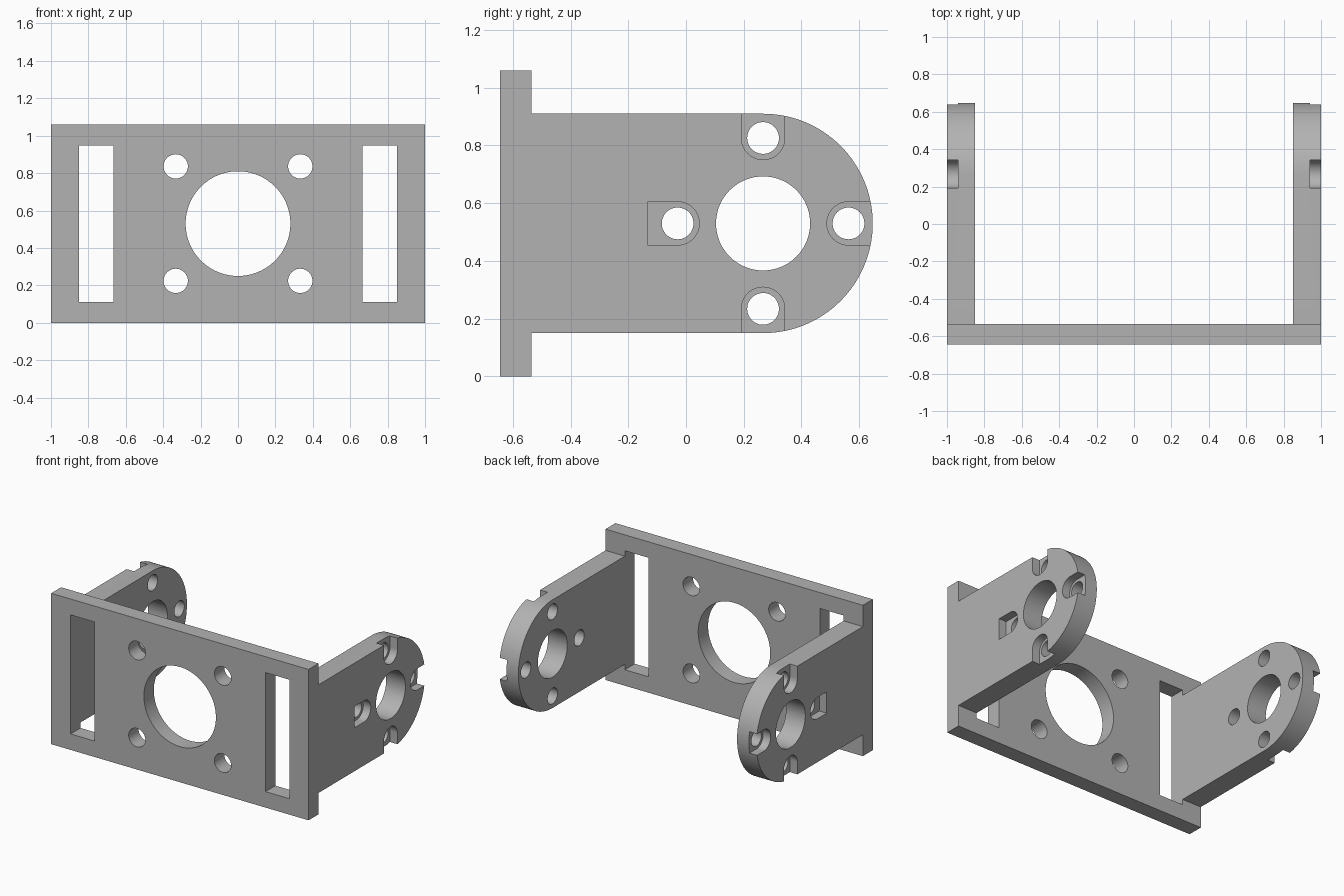
import bpy, bmesh
from math import cos, sin, pi

cube = bpy.data.objects.get("Cube")
if cube:
    bpy.data.objects.remove(cube, do_unlink=True)

grey = bpy.data.materials.new("plain grey")
grey.use_nodes = True
GREY = (0.45, 0.45, 0.45, 1)
grey.diffuse_color = GREY
grey.node_tree.nodes["Principled BSDF"].inputs["Base Color"].default_value = GREY

MID = 0.53                       # height of the shared centre line
FRONT, BACK = -0.645, -0.535     # faces of the front plate
INNER, OUTER = 0.85, 1.0         # faces of a side arm
HUB = 0.267                      # y of the arm bore


def arc(u, v, r, start=0, sweep=2 * pi, n=64):
    """Points along an arc; a full circle leaves out the repeated end point."""
    steps = n if sweep >= 2 * pi else n + 1
    return [(u + r * cos(start + sweep * i / n), v + r * sin(start + sweep * i / n))
            for i in range(steps)]


def rect(u0, u1, v0, v1):
    return [(u0, v0), (u1, v0), (u1, v1), (u0, v1)]


def prisms(name, profiles, axis, a, b):
    """One object made of profiles extruded along an axis from a to b."""
    bm = bmesh.new()
    for pts in profiles:
        ends = []
        for d in (a, b):
            ends.append([bm.verts.new((u, d, v) if axis == "Y" else (d, u, v)) for u, v in pts])
            bm.faces.new(ends[-1])
        lo, hi = ends
        for i in range(len(pts)):
            j = (i + 1) % len(pts)
            bm.faces.new((lo[i], lo[j], hi[j], hi[i]))
    bmesh.ops.recalc_face_normals(bm, faces=bm.faces)
    mesh = bpy.data.meshes.new(name)
    bm.to_mesh(mesh)
    bm.free()
    mesh.materials.append(grey)
    obj = bpy.data.objects.new(name, mesh)
    bpy.context.collection.objects.link(obj)
    return obj


def cut(obj, cutter):
    """Subtract the cutter, bake the result and remove the cutter."""
    cutter.hide_render = True
    mod = obj.modifiers.new("cut", "BOOLEAN")
    mod.operation, mod.solver, mod.object = "DIFFERENCE", "EXACT", cutter
    bpy.context.view_layer.update()
    result = bpy.data.meshes.new_from_object(
        obj.evaluated_get(bpy.context.evaluated_depsgraph_get()))
    obj.modifiers.clear()
    obj.data = result
    bpy.data.objects.remove(cutter, do_unlink=True)


def smooth(obj):
    bpy.ops.object.select_all(action="DESELECT")
    obj.select_set(True)
    bpy.context.view_layer.objects.active = obj
    bpy.ops.object.shade_smooth_by_angle(angle=pi / 6)


# Front plate with centre bore, four screw holes and two slots
plate = prisms("front_plate", [rect(-1, 1, 0, 1.06)], "Y", FRONT, BACK)
openings = [arc(0, MID, 0.28, n=96)]
for s in (-1, 1):
    openings += [arc(s * 0.333, MID + t * 0.306, 0.065, n=48) for t in (-1, 1)]
    openings.append(rect(*sorted((s * 0.665, s * INNER)), 0.112, 0.948))
cut(plate, prisms("plate_cutter", openings, "Y", FRONT - 0.1, BACK + 0.1))
smooth(plate)

# Round-ended side arms with bore, screw holes and outer screw-head pockets
R, PR = 0.38, 0.075
outline = [(BACK, MID - R)] + arc(HUB, MID, R, -pi / 2, pi) + [(BACK, MID + R)]
holes = [arc(HUB, MID, 0.163, n=80)]
holes += [arc(HUB + 0.296 * cos(k * pi / 2), MID + 0.296 * sin(k * pi / 2), 0.055, n=48)
          for k in range(4)]


def pocket(u, v, angle, length):
    """U-shaped slot running from a screw centre in the given direction."""
    c, s = cos(angle), sin(angle)
    ends = [(u + length * c + k * PR * s, v + length * s - k * PR * c) for k in (1, -1)]
    return arc(u, v, PR, angle + pi / 2, pi, n=32) + ends


pockets = [pocket(HUB + 0.296 * cos(a), MID + 0.296 * sin(a), a,
                  0.105 if k == 2 else 0.2)
           for k, a in enumerate((0, pi / 2, pi, -pi / 2))]

for name, s in (("left_arm", 1), ("right_arm", -1)):
    arm = prisms(name, [outline], "X", s * INNER, s * OUTER)
    cut(arm, prisms("pocket_cutter", pockets, "X", s * 0.942, s * 1.1))
    cut(arm, prisms("hole_cutter", holes, "X", s * 0.7, s * 1.2))
    smooth(arm)
